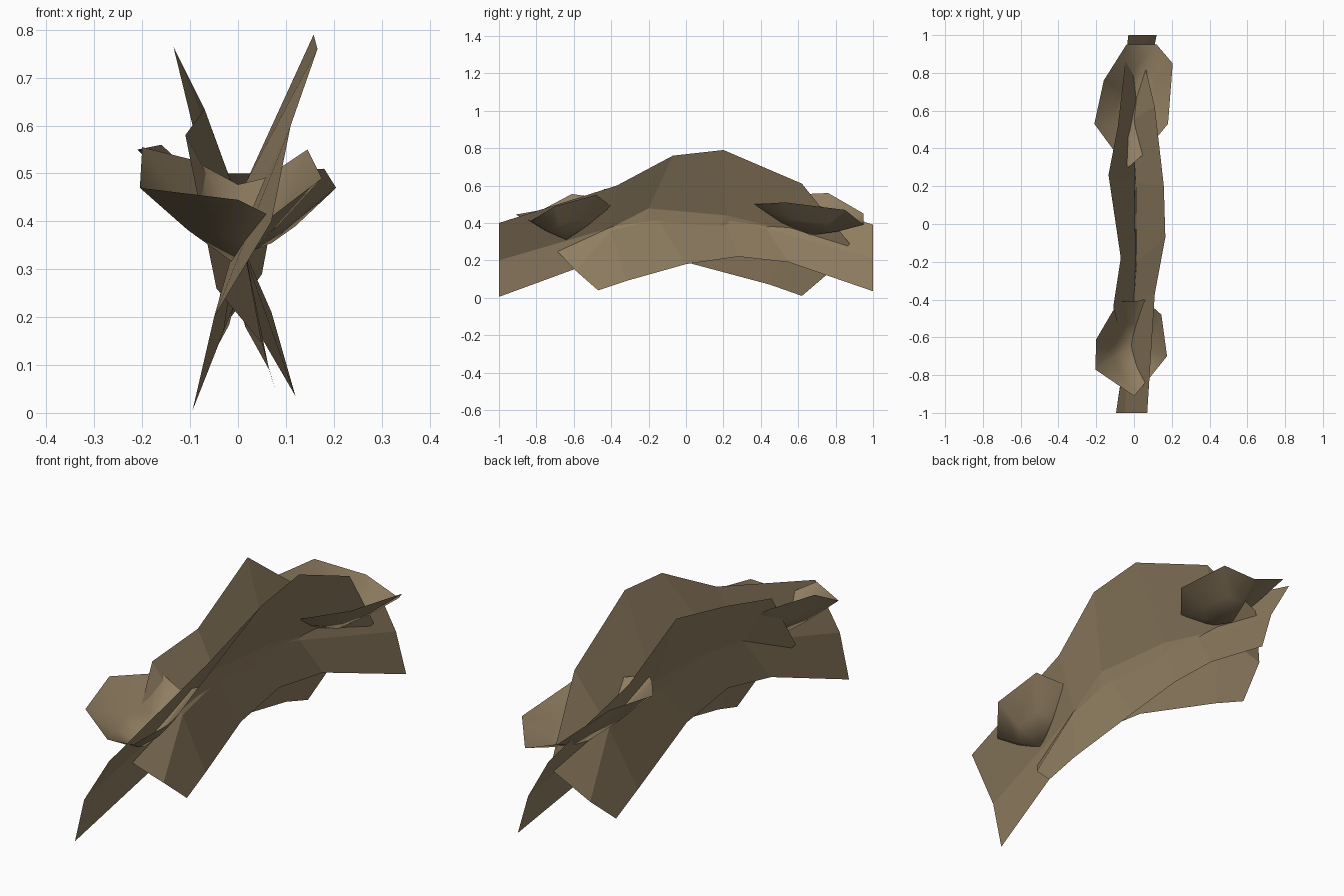
import bpy, bmesh
from mathutils import Vector

if "Cube" in bpy.data.objects:
    bpy.data.objects.remove(bpy.data.objects["Cube"])

mat = bpy.data.materials.new("dry tan")
mat.diffuse_color = (0.28, 0.208, 0.12, 1)
mat.use_nodes = True
mat.node_tree.nodes["Principled BSDF"].inputs["Base Color"].default_value = mat.diffuse_color


def finish(name, bm, smooth):
    bm.normal_update()
    for f in bm.faces:
        f.smooth = smooth
    me = bpy.data.meshes.new(name)
    bm.to_mesh(me)
    bm.free()
    me.materials.append(mat)
    ob = bpy.data.objects.new(name, me)
    bpy.context.collection.objects.link(ob)


def sheet(name, sections):
    """Arched strip, lofted through sections of (bottom, middle, top)."""
    bm = bmesh.new()
    rows = [[bm.verts.new(p) for p in s] for s in sections]
    for a, b in zip(rows, rows[1:]):
        for i in range(2):
            bm.faces.new((a[i], b[i], b[i + 1], a[i + 1]))
    finish(name, bm, False)


def dish(name, rim, centre):
    """Shallow leaf cup: rim, a slightly bulged inner ring and a low centre."""
    bm = bmesh.new()
    c = Vector(centre)
    outer = [bm.verts.new(p) for p in rim]
    inner = [bm.verts.new(c.lerp(Vector(p), 0.5) + Vector((0, 0, -0.008))) for p in rim]
    mid = bm.verts.new(c)
    n = len(rim)
    for i in range(n):
        j = (i + 1) % n
        bm.faces.new((outer[i], outer[j], inner[j], inner[i]))
        bm.faces.new((inner[i], inner[j], mid))
    bmesh.ops.recalc_face_normals(bm, faces=bm.faces)
    finish(name, bm, True)


# Two crossed arching sheets
sheet("right_leaning_frond", [
    [(-.095, -1, .005), (-.05, -1, .2), (.07, -1, .4)],
    [(-.03, -.55, .17), (0, -.4, .375), (.11, -.37, .6)],
    [(-.01, -.28, .22), (.015, -.2, .478), (.166, -.07, .76)],
    [(-.018, .02, .185), (.01, .22, .44), (.158, .2, .79)],
    [(-.08, .45, .07), (-.01, .55, .36), (.11, .62, .61)],
    [(-.093, .62, .01), (-.065, .76, .13), (.05, .875, .29)],
])
sheet("left_leaning_frond", [
    [(.12, 1, .035), (.07, 1, .21), (-.03, 1, .39)],
    [(.03, .55, .19), (0, .43, .37), (-.085, .52, .56)],
    [(.005, .28, .22), (.003, .2, .435), (-.135, .26, .765)],
    [(.015, 0, .18), (.008, -.15, .42), (-.07, -.18, .635)],
    [(.065, -.32, .09), (.01, -.4, .36), (-.11, -.44, .58)],
    [(.08, -.47, .04), (.05, -.59, .145), (-.045, -.7, .26)],
])

# Cupped leaves at both ends
dish("front_leaf_cup", [
    (0, -.91, .445), (-.205, -.77, .47), (-.2, -.61, .555),
    (-.1, -.44, .53), (-.07, -.41, .515), (0, -.41, .477), (.055, -.4, .49),
    (.145, -.48, .55), (.175, -.7, .49), (.07, -.83, .41)],
    (-.005, -.64, .31))
dish("back_leaf_cup", [
    (-.04, .95, .45), (-.16, .76, .56), (-.21, .53, .55),
    (-.1, .38, .525), (-.03, .3, .5), (.04, .36, .5),
    (.18, .53, .51), (.205, .85, .47), (.12, .95, .39)],
    (.02, .67, .335))
